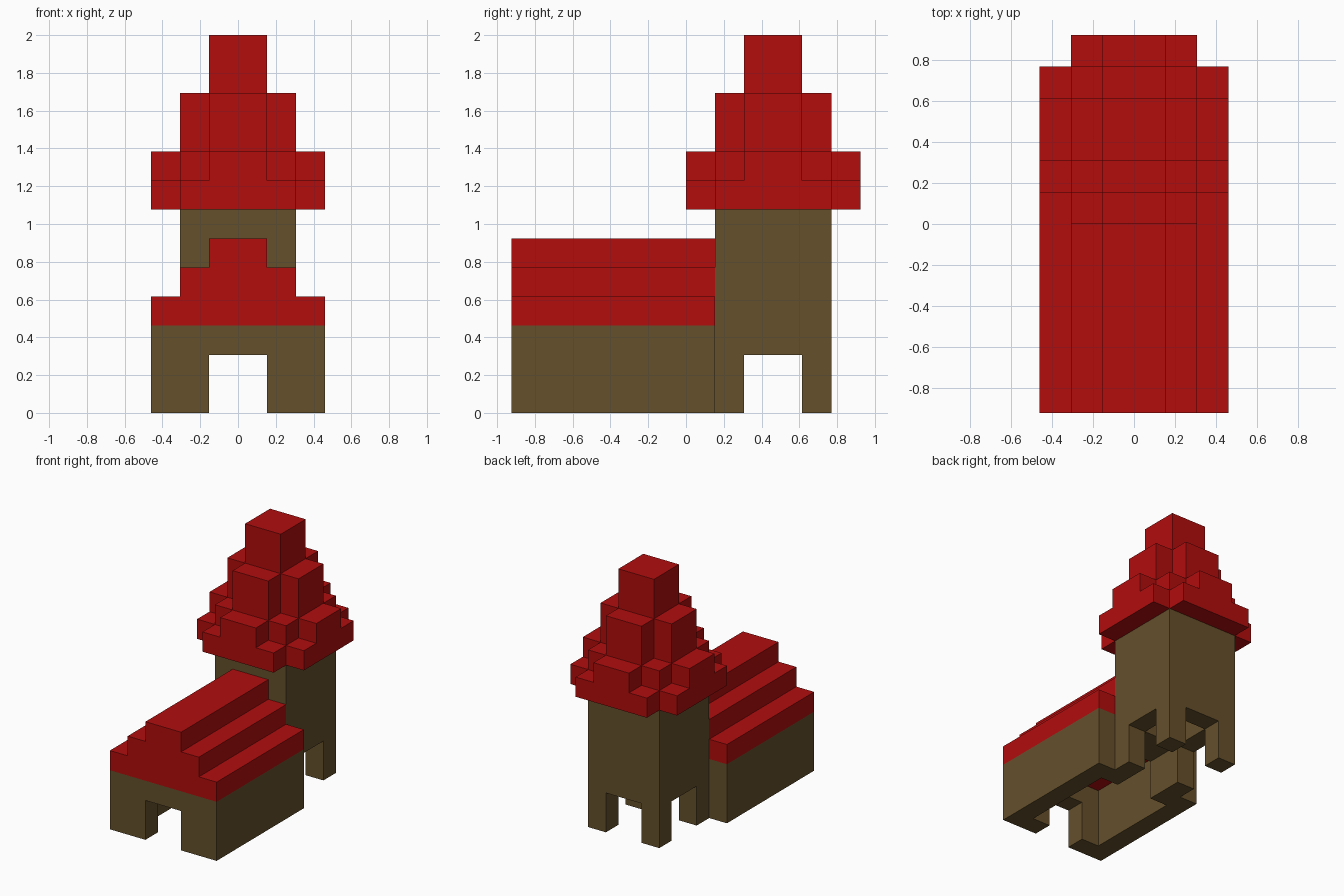
import bpy, bmesh, math
from mathutils import Vector

if "Cube" in bpy.data.objects:
    bpy.data.objects.remove(bpy.data.objects["Cube"])

U = 2 / 13  # one block


def material(name, rgb):
    m = bpy.data.materials.new(name)
    m.diffuse_color = (*rgb, 1)
    m.use_nodes = True
    m.node_tree.nodes["Principled BSDF"].inputs["Base Color"].default_value = m.diffuse_color
    return m


brown = material("brown walls", (0.130, 0.080, 0.024))
red = material("red roof", (0.445, 0.004, 0.004))


def cells(x, y, z):
    return {(i, j, k) for i in range(*x) for j in range(*y) for k in range(*z)}


def build(name, mat, solids, cuts=()):
    """Join block boxes, remove the cut boxes and keep only the outer skin."""
    full = set().union(*(cells(*b) for b in solids))
    for b in cuts:
        full -= cells(*b)
    bm = bmesh.new()
    for c in full:
        for axis in range(3):
            for side in (0, 1):
                n = list(c)
                n[axis] += 2 * side - 1
                if tuple(n) in full:
                    continue
                a, b = (axis + 1) % 3, (axis + 2) % 3
                ring = []
                for da, db in ((0, 0), (1, 0), (1, 1), (0, 1)):
                    p = list(c)
                    p[axis] += side
                    p[a] += da
                    p[b] += db
                    ring.append(bm.verts.new(Vector(p) * U))
                bm.faces.new(ring if side else ring[::-1])
    bmesh.ops.remove_doubles(bm, verts=bm.verts, dist=1e-4)
    bmesh.ops.dissolve_limit(bm, angle_limit=math.radians(1),
                             verts=bm.verts, edges=bm.edges)
    me = bpy.data.meshes.new(name)
    bm.to_mesh(me)
    bm.free()
    me.materials.append(mat)
    bpy.context.collection.objects.link(bpy.data.objects.new(name, me))


# Hall walls: hollow, with a doorway running front to back
build("hall_walls", brown,
      [((-3, 3), (-6, 1), (0, 3))],
      [((-2, 2), (-5, 0), (0, 3)), ((-1, 1), (-6, 1), (0, 2))])

# Stepped hall roof
build("hall_roof", red,
      [((-3 + i, 3 - i), (-6, 1), (3 + i, 4 + i)) for i in range(3)])

# Tower walls: hollow, with an opening on all four sides
build("tower_walls", brown,
      [((-2, 2), (1, 5), (0, 7))],
      [((-1, 1), (2, 4), (0, 7)),
       ((-1, 1), (1, 5), (0, 2)), ((-2, 2), (2, 4), (0, 2))])


# Tower roof: stacked crosses narrowing to the top block
def cross(long, short, z):
    return [((-long, long), (3 - short, 3 + short), z),
            ((-short, short), (3 - long, 3 + long), z)]


build("tower_roof", red,
      cross(3, 2, (7, 8)) + cross(3, 1, (8, 9)) + cross(2, 2, (8, 9))
      + cross(2, 1, (9, 11)) + cross(1, 1, (11, 13)))
